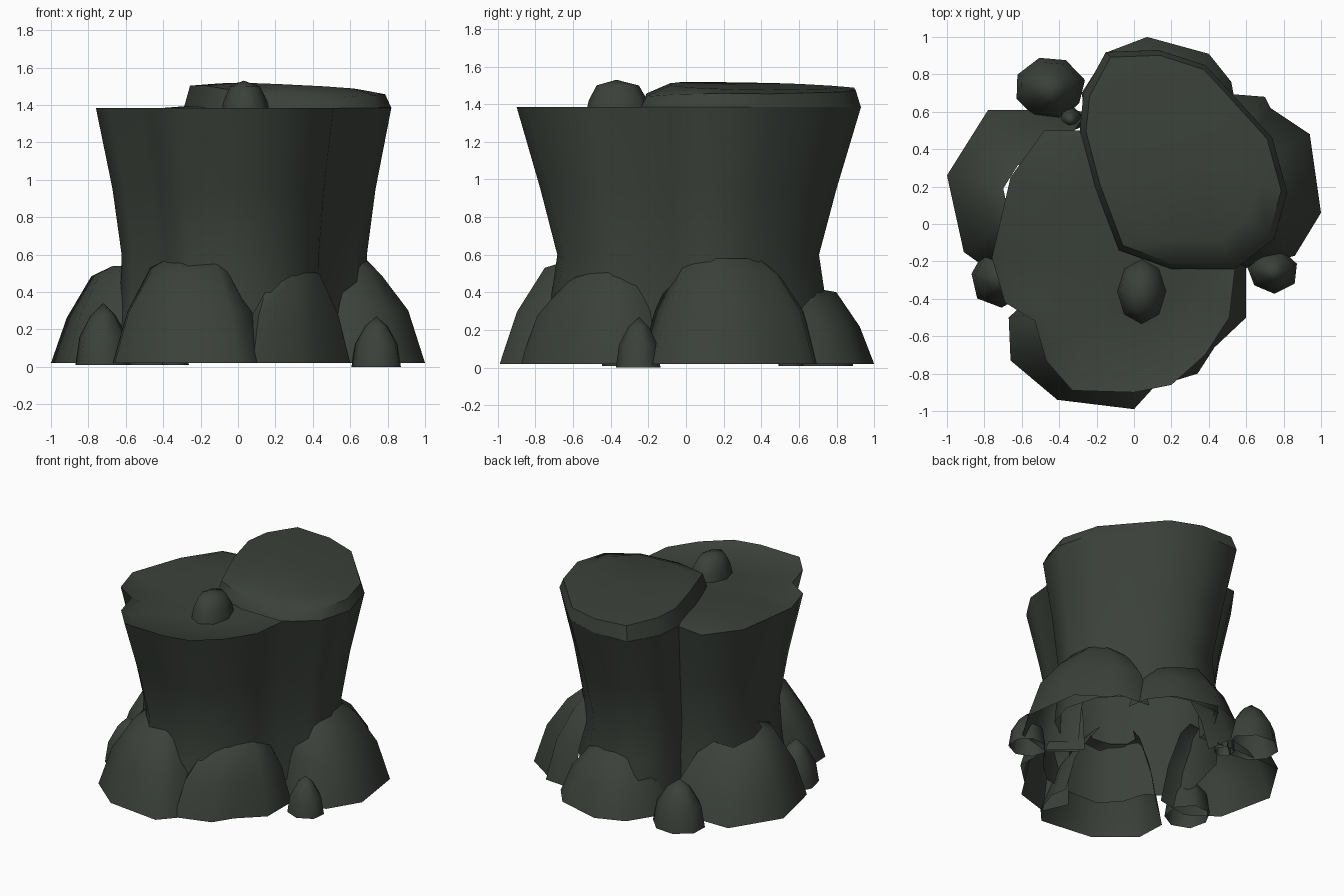
import bpy, bmesh, math, random

random.seed(4)
stone = bpy.data.materials.new("dark_green_grey_stone")
stone.diffuse_color = (0.043, 0.053, 0.042, 1)


def loft(name, outline, centre, rings, tip=None, angle=50, closed=True):
    """Stack scaled copies of an outline; rings are (z or z function, x scale, y scale)."""
    bm = bmesh.new()
    cx, cy = centre
    rows = []
    for zf, sx, sy in rings:
        row = []
        for x, y in outline:
            px, py = cx + (x - cx) * sx, cy + (y - cy) * sy
            row.append(bm.verts.new((px, py, zf(px, py) if callable(zf) else zf)))
        rows.append(row)
    n = len(outline)
    steps = range(n if closed else n - 1)
    for a, b in zip(rows, rows[1:]):
        for i in steps:
            j = (i + 1) % n
            bm.faces.new((a[i], a[j], b[j], b[i]))
    if tip is not None:
        top = bm.verts.new((cx, cy, tip))
        for i in steps:
            bm.faces.new((rows[-1][i], rows[-1][(i + 1) % n], top))
    me = bpy.data.meshes.new(name)
    bm.to_mesh(me)
    bm.free()
    ob = bpy.data.objects.new(name, me)
    bpy.context.collection.objects.link(ob)
    me.materials.append(stone)
    bpy.ops.object.select_all(action='DESELECT')
    ob.select_set(True)
    bpy.context.view_layer.objects.active = ob
    bpy.ops.object.shade_smooth_by_angle(angle=math.radians(angle))


# Single trunk with a waist and a dished top (outlines run anticlockwise)
trunk = [(0.0, -0.90), (0.20, -0.86), (0.38, -0.70), (0.51, -0.50), (0.54, -0.24),
         (0.75, -0.08), (0.82, 0.17), (0.74, 0.46), (0.52, 0.70), (0.38, 0.85),
         (0.13, 0.93), (-0.15, 0.92), (-0.27, 0.70), (-0.29, 0.50), (-0.48, 0.50),
         (-0.66, 0.25), (-0.76, -0.18), (-0.69, -0.42), (-0.53, -0.52), (-0.47, -0.73),
         (-0.33, -0.89)]


def rim(x, y):
    return 1.385 - 0.04 * max(0, min(1, (-x - 0.2) * 2)) * max(0, min(1, y * 3))


def dish(x, y):
    return 1.345 + 0.05 * max(0, min(1, (y + 0.3) * 2)) * max(0, min(1, (x + 0.8) * 2))


loft("trunk", trunk, (0.05, 0.0),
     [(0.15, 0.87, 0.82), (0.35, 0.84, 0.80), (0.60, 0.83, 0.76), (0.95, 0.89, 0.86),
      (rim, 1, 1), (dish, 0.92, 0.92), (dish, 0.55, 0.55)], 1.38, 60)

# Raised back-right part of the top, sloping down toward the right
mound = [(0.54, -0.24), (0.75, -0.08), (0.82, 0.17), (0.74, 0.46), (0.52, 0.70),
         (0.38, 0.85), (0.13, 0.93), (-0.15, 0.92), (-0.27, 0.70), (-0.29, 0.50),
         (-0.21, 0.20), (-0.08, -0.14), (0.20, -0.24)]
loft("raised_top", mound, (0.27, 0.36),
     [(1.383, 1, 1), (lambda x, y: 1.50 - 0.05 * x - 0.02 * y - 0.16 * max(0, -y + 0.02), 0.94, 0.95),
      (lambda x, y: 1.52 - 0.05 * x - 0.03 * y, 0.72, 0.74)], 1.495, 50)

# Base skirts: outer path, centre, height, slope of the upper edge along y
base = {
    "front_base_rock": ([(-0.40, -0.25), (-0.67, -0.50), (-0.66, -0.73), (-0.41, -0.94),
                         (0.0, -0.99), (0.10, -0.88), (0.17, -0.68), (0.15, -0.55)],
                        (-0.23, -0.42), 0.57, 0),
    "front_right_base_rock": ([(0.0, -0.70), (0.08, -0.88), (0.34, -0.80), (0.43, -0.66),
                               (0.60, -0.50), (0.60, -0.22), (0.40, -0.05)],
                              (0.25, -0.33), 0.53, 0),
    "right_base_rock": ([(0.42, -0.10), (0.58, -0.24), (0.86, -0.17), (1.0, 0.06),
                         (0.94, 0.48), (0.73, 0.62), (0.70, 0.68), (0.45, 0.70)],
                        (0.50, 0.22), 0.58, 0),
    "back_base_rock": ([(0.55, 0.60), (0.52, 0.76), (0.40, 0.91), (0.07, 1.0),
                        (-0.14, 0.92), (-0.28, 0.70), (-0.25, 0.50)],
                       (0.13, 0.52), 0.42, 0),
    "left_base_rock": ([(-0.25, 0.60), (-0.40, 0.61), (-0.78, 0.61), (-1.0, 0.26),
                        (-0.91, -0.15), (-0.70, -0.30), (-0.45, -0.25)],
                       (-0.53, 0.15), 0.54, 0.7),
}
for name, (path, centre, h, tilt) in base.items():
    w = random.uniform(1, 6)
    cy = centre[1]
    loft(name, path, centre,
         [(0.02, 1, 1),
          (lambda x, y: h * 0.52 * (1 - tilt * max(0, y - cy)), 0.82, 0.84),
          (lambda x, y: (h * 0.89 + 0.03 * math.sin(9 * x + 7 * y + w))
           * (1 - tilt * max(0, y - cy)), 0.54, 0.58),
          (lambda x, y: h * (1 - tilt * max(0, y - cy)), 0.36, 0.36)],
         None, 60, False)


# Small loose rocks: centre, radii, height
def small_rock(name, x, y, rx, ry, h, z0=0.01, sides=7, turn=0.3):
    pts = [(x + rx * math.cos(turn + 2 * math.pi * i / sides) * random.uniform(0.93, 1.05),
            y + ry * math.sin(turn + 2 * math.pi * i / sides) * random.uniform(0.93, 1.05))
           for i in range(sides)]
    loft(name, pts, (x, y), [(z0, 1, 1), (z0 + h * 0.45, 0.86, 0.86),
                             (z0 + h * 0.80, 0.46, 0.46)], z0 + h, 65)


small_rock("right_small_rock", 0.74, -0.25, 0.14, 0.12, 0.27, 0.0)
small_rock("left_small_rock", -0.72, -0.29, 0.16, 0.16, 0.33)
small_rock("back_small_rock", -0.45, 0.72, 0.19, 0.17, 0.34, sides=8)
small_rock("tiny_back_rock", -0.34, 0.56, 0.07, 0.07, 0.25, sides=6)

# Knob on the front part of the top
knob = [(0.04 + 0.12 * math.cos(i * math.pi / 4), -0.36 + 0.16 * math.sin(i * math.pi / 4))
        for i in range(8)]
loft("top_knob", knob, (0.03, -0.37),
     [(1.34, 1.1, 1.1), (1.42, 0.98, 0.98), (1.50, 0.66, 0.70)], 1.53, 60)
